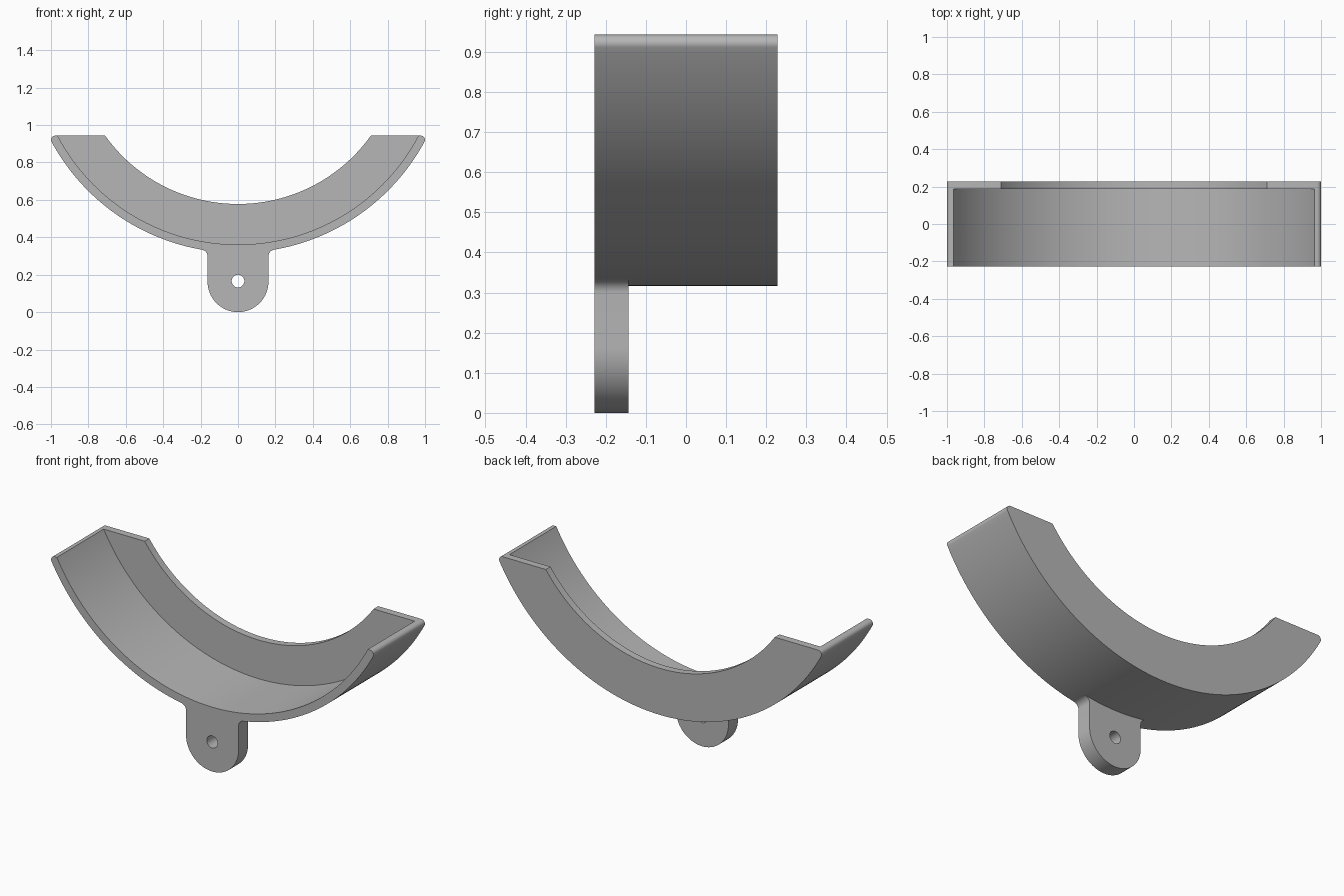
import bpy, bmesh
from math import sin, cos, radians, degrees, sqrt, asin, acos, atan2, pi

if "Cube" in bpy.data.objects:
    bpy.data.objects.remove(bpy.data.objects["Cube"], do_unlink=True)

grey = bpy.data.materials.new("plain grey")
grey.use_nodes = True
colour = (0.47, 0.47, 0.47, 1)
grey.diffuse_color = colour
grey.node_tree.nodes["Principled BSDF"].inputs["Base Color"].default_value = colour

CZ = 1.451                       # height of the common arc centre
TOP = 0.943                      # height of the flat rim
R_OUT, R_TROUGH, R_LIP = 1.134, 1.09, 0.873
FRONT, BACK = -0.228, 0.228


def arc(cx, cz, r, a0, a1, n):
    """Points on an arc in the xz plane, angles in radians."""
    return [(cx + r * cos(a0 + (a1 - a0) * i / n),
             cz + r * sin(a0 + (a1 - a0) * i / n)) for i in range(n + 1)]


def mirrored(half):
    """Close a right-hand outline with its reflection in x."""
    return half + [(-x, z) for x, z in reversed(half) if abs(x) > 1e-5]


def extrude(name, outline, y0, y1):
    """Extrude an xz outline along y."""
    bm = bmesh.new()
    face = bm.faces.new([bm.verts.new((x, y0, z)) for x, z in outline])
    side = bmesh.ops.extrude_face_region(bm, geom=[face])["geom"]
    bmesh.ops.translate(bm, vec=(0, y1 - y0, 0),
                        verts=[v for v in side if isinstance(v, bmesh.types.BMVert)])
    bmesh.ops.recalc_face_normals(bm, faces=bm.faces)
    mesh = bpy.data.meshes.new(name)
    bm.to_mesh(mesh)
    bm.free()
    mesh.materials.append(grey)
    obj = bpy.data.objects.new(name, mesh)
    bpy.context.collection.objects.link(obj)
    return obj


def combine(target, tool, operation):
    """Apply a boolean and discard the tool object."""
    tool.hide_render = True
    mod = target.modifiers.new(operation, "BOOLEAN")
    mod.operation, mod.solver, mod.object = operation, "EXACT", tool
    bpy.context.view_layer.objects.active = target
    bpy.ops.object.modifier_apply(modifier=mod.name)
    bpy.data.objects.remove(tool, do_unlink=True)


# Curved body: crescent with rounded outer tips
tip = 0.0214
tip_x, tip_z = 1 - tip, TOP - tip
tip_angle = atan2(tip_z - CZ, tip_x)
lip_angle = asin((TOP - CZ) / R_LIP)
half = (arc(0, CZ, R_LIP, -pi / 2, lip_angle, 48)
        + arc(tip_x, tip_z, tip, pi / 2, tip_angle, 10)
        + arc(0, CZ, R_OUT, tip_angle, -pi / 2, 56)[1:])
# Reflected half runs back along the outer arc, then the lip arc
left = [(-x, z) for x, z in reversed(half[1:-1])]
body = extrude("curved_bracket", half + left, FRONT, BACK)

# Trough hollowed from the front, leaving the back wall
trough = extrude("trough_cutter", arc(0, CZ, R_TROUGH, -pi / 2, 3 * pi / 2, 240)[:-1], -0.6, 0.187)
combine(body, trough, "DIFFERENCE")

# Mounting tab: rounded end and filleted shoulders
TAB, FIL = 0.163, 0.035
fx = TAB + FIL
fz = CZ - sqrt((R_OUT + FIL) ** 2 - fx ** 2)
toward = atan2(CZ - fz, -fx)
root = (-(R_OUT - 0.019) * cos(toward), CZ - (R_OUT - 0.019) * sin(toward))
tab_half = ([root] + arc(fx, fz, FIL, toward, pi, 10)
            + arc(0, TAB, TAB, 0, -pi / 2, 20))
tab = extrude("mounting_tab", mirrored(tab_half), FRONT, -0.143)
hole = extrude("hole_cutter", arc(0, TAB + 0.003, 0.034, 0, 2 * pi, 32)[:-1], -0.5, 0)
combine(tab, hole, "DIFFERENCE")
combine(body, tab, "UNION")

# Smooth curves with crisp edges
bpy.ops.object.select_all(action="DESELECT")
body.select_set(True)
bpy.context.view_layer.objects.active = body
bpy.ops.object.shade_smooth_by_angle(angle=radians(30))
